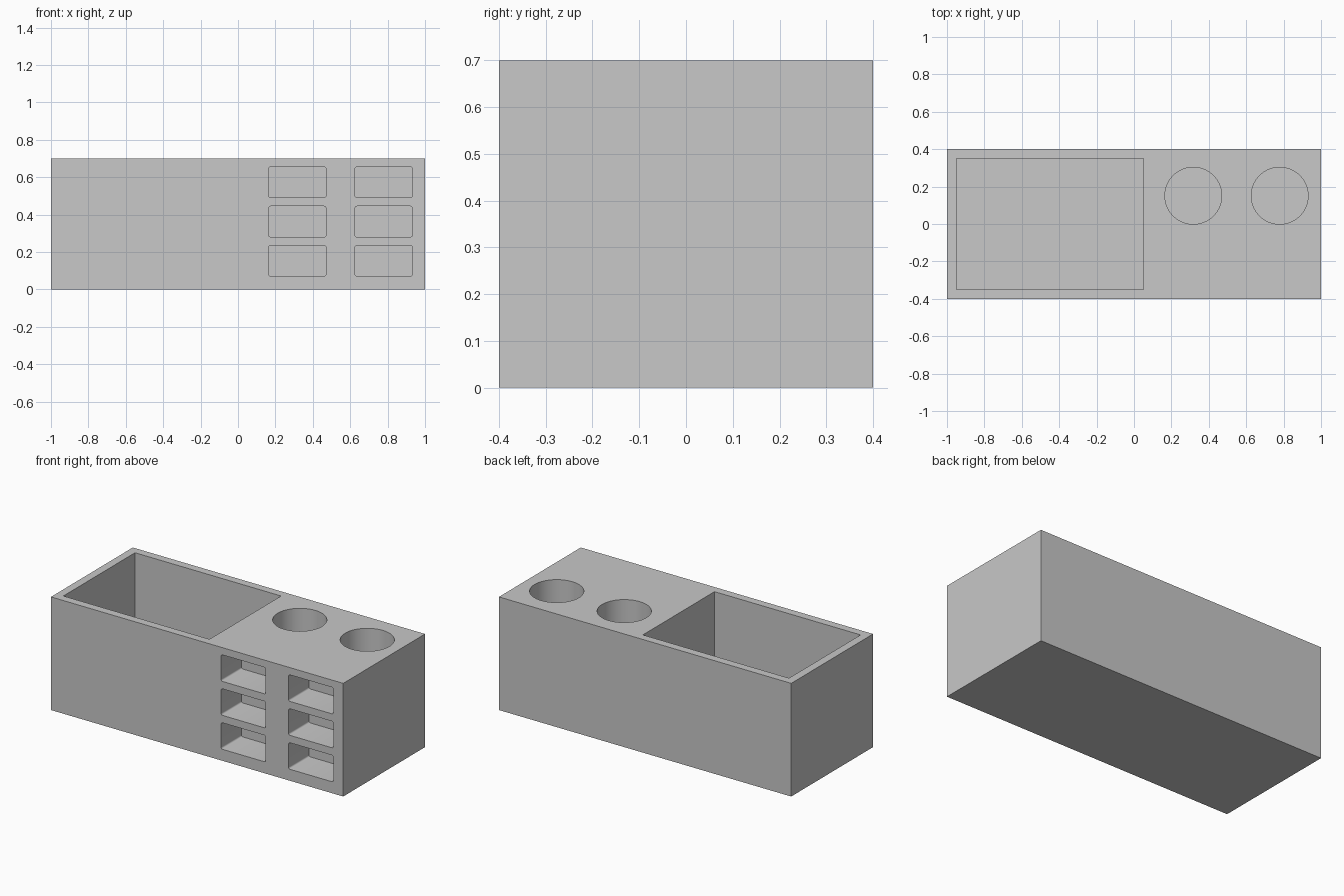
import bpy
import math

default = bpy.data.objects.get("Cube")
if default:
    bpy.data.objects.remove(default, do_unlink=True)

grey = bpy.data.materials.new("plain_grey")
grey.use_nodes = True
colour = (0.58, 0.58, 0.58, 1)
grey.diffuse_color = colour
grey.node_tree.nodes["Principled BSDF"].inputs["Base Color"].default_value = colour


def box(name, low, high):
    """Box spanning two opposite corners."""
    centre = [(a + b) / 2 for a, b in zip(low, high)]
    bpy.ops.mesh.primitive_cube_add(size=1, location=centre)
    obj = bpy.context.object
    obj.name = name
    obj.scale = [b - a for a, b in zip(low, high)]
    bpy.ops.object.transform_apply(location=False, rotation=False, scale=True)
    obj.data.materials.append(grey)
    return obj


def round_depth_edges(obj, radius):
    """Round only the four edges that run front to back."""
    mesh = obj.data
    weights = mesh.attributes.new("bevel_weight_edge", "FLOAT", "EDGE")
    for edge in mesh.edges:
        a, b = (mesh.vertices[i].co for i in edge.vertices)
        weights.data[edge.index].value = float(abs(a.y - b.y) > 0.01)
    bevel = obj.modifiers.new("Rounded corners", "BEVEL")
    bevel.limit_method = "WEIGHT"
    bevel.width = radius
    bevel.segments = 4
    bpy.ops.object.modifier_apply(modifier=bevel.name)


body = box("organizer_body", (-1, -0.4, 0), (1, 0.4, 0.7))
floor = 0.05

# Large open compartment
cutters = [box("compartment_cutter", (-0.95, -0.35, floor), (0.05, 0.35, 0.8))]

for x in (0.317, 0.779):
    # Round cup wells
    bpy.ops.mesh.primitive_cylinder_add(vertices=64, radius=0.152, depth=0.8 - floor,
                                        location=(x, 0.151, (0.8 + floor) / 2))
    well = bpy.context.object
    well.name = "cup_well_cutter"
    well.data.materials.append(grey)
    cutters.append(well)
    # Stacked pockets in the front
    for row in range(3):
        z = 0.071 + row * 0.21
        pocket = box("pocket_cutter", (x - 0.153, -0.5, z), (x + 0.153, -0.2, z + 0.164))
        round_depth_edges(pocket, 0.01)
        cutters.append(pocket)

# Carve every opening out of the body
bpy.ops.object.select_all(action="DESELECT")
bpy.context.view_layer.objects.active = body
body.select_set(True)
for cutter in cutters:
    cutter.hide_render = True
    cut = body.modifiers.new("Opening", "BOOLEAN")
    cut.operation = "DIFFERENCE"
    cut.solver = "EXACT"
    cut.object = cutter
    bpy.ops.object.modifier_apply(modifier=cut.name)
    bpy.data.objects.remove(cutter, do_unlink=True)

bpy.ops.object.shade_smooth_by_angle(angle=math.radians(30))
